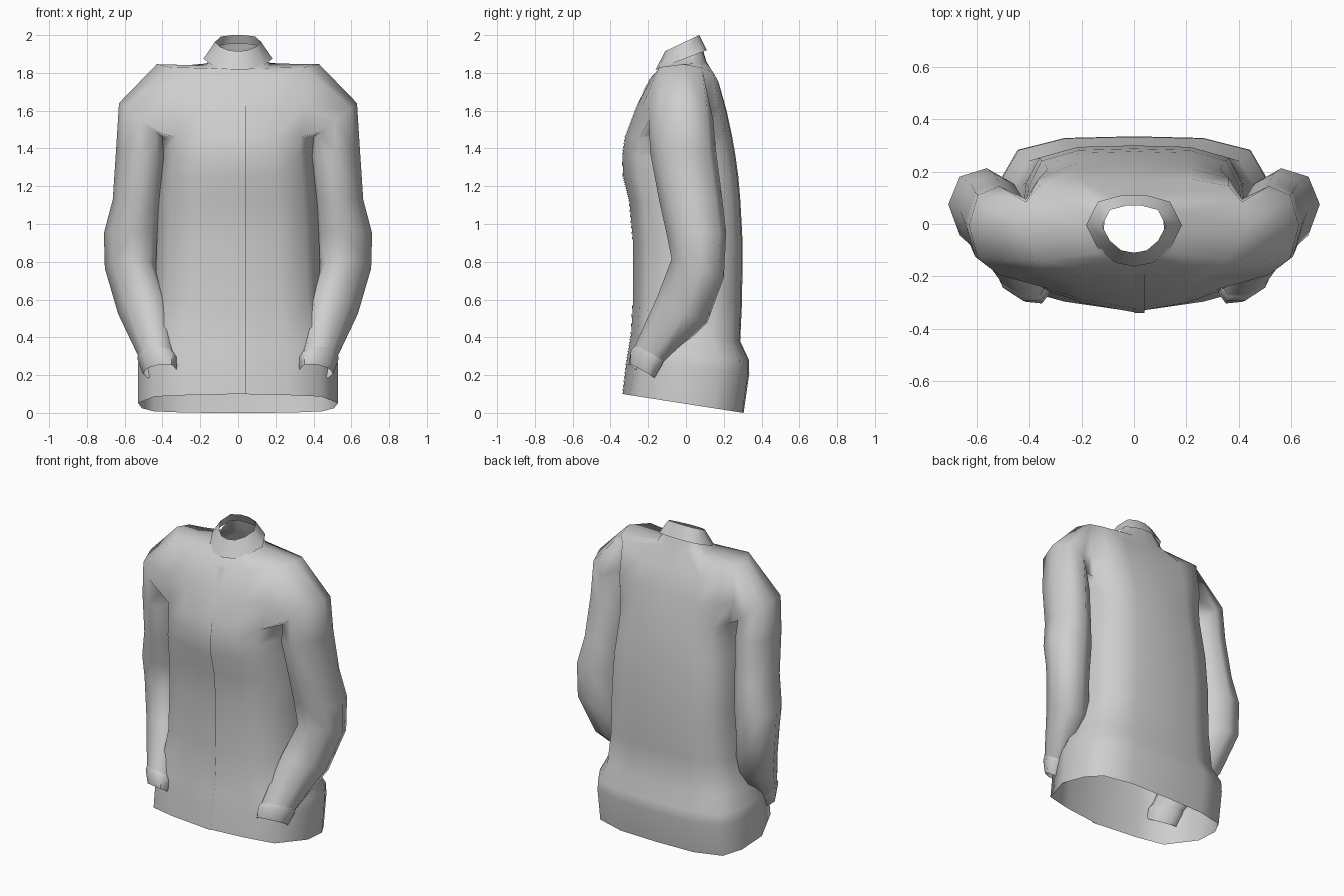
import bpy
import bmesh
import math
from mathutils import Vector

cube = bpy.data.objects.get("Cube")
if cube:
    bpy.data.objects.remove(cube, do_unlink=True)

cloth = bpy.data.materials.new("light_grey_cloth")
cloth.use_nodes = True
GREY = (0.62, 0.62, 0.62, 1)
cloth.diffuse_color = GREY
shader = cloth.node_tree.nodes["Principled BSDF"]
shader.inputs["Base Color"].default_value = GREY
shader.inputs["Roughness"].default_value = 0.8


def add_rings(bm, rings):
    return [[bm.verts.new(p) for p in ring] for ring in rings]


def skin(bm, rows, closed=True, hole=lambda row, col: False):
    """Join neighbouring vertex rows with quads, leaving out any holes."""
    count = len(rows[0])
    for r, (low, high) in enumerate(zip(rows, rows[1:])):
        for i in range(count if closed else count - 1):
            if not hole(r, i):
                j = (i + 1) % count
                bm.faces.new((low[i], low[j], high[j], high[i]))


def finish(bm, name, angle):
    bmesh.ops.recalc_face_normals(bm, faces=bm.faces)
    mesh = bpy.data.meshes.new(name)
    bm.to_mesh(mesh)
    bm.free()
    mesh.materials.append(cloth)
    obj = bpy.data.objects.new(name, mesh)
    bpy.context.collection.objects.link(obj)
    bpy.ops.object.select_all(action="DESELECT")
    obj.select_set(True)
    bpy.context.view_layer.objects.active = obj
    bpy.ops.object.shade_smooth_by_angle(angle=math.radians(angle))


def loft(name, rings, closed=True, angle=60):
    bm = bmesh.new()
    skin(bm, add_rings(bm, rings), closed)
    finish(bm, name, angle)


# Half of the torso cross-section, from centre front to centre back
HALF = [(0, -1), (.5, -.88), (.83, -.73), (1, -.05),
        (.96, .5), (.84, .84), (.5, .98), (0, 1)]
SECTION = HALF + [(-x, y) for x, y in HALF[-2:0:-1]]


def torso_ring(z_front, z_back, width, front, back, lift=0):
    ring = []
    for x, y in SECTION:
        t = (y + 1) / 2
        ring.append((x * width, front + (back - front) * t,
                     z_front + (z_back - z_front) * t + lift * x * x))
    return ring


# Torso: hem, hips, waist, chest, yoke and neck opening
TORSO = [
    (.10, .00, .53, -.335, .305),
    (.27, .21, .53, -.315, .335),
    (.33, .28, .525, -.305, .333),
    (.42, .38, .48, -.29, .287),
    (.60, .60, .44, -.28, .297),
    (.90, .90, .43, -.28, .30),
    (1.12, 1.12, .42, -.30, .288),
    (1.25, 1.25, .405, -.332, .277),
    (1.36, 1.36, .395, -.337, .262),
    (1.46, 1.46, .40, -.322, .245),
    (1.62, 1.60, .43, -.262, .215),
    (1.77, 1.73, .43, -.19, .175, .095),
    (1.82, 1.86, .172, -.145, .108),
    (1.87, 1.955, .115, -.11, .08),
]


def arm_ring(side, centre, across, depth, sides=8):
    """Tilted oval: across points outward, depth is its (y, z) axis."""
    c, u = Vector(centre), Vector(across)
    v = Vector((0, depth[0], depth[1]))
    ring = []
    for i in range(sides):
        a = 2 * math.pi * i / sides
        p = c + u * math.cos(a) + v * math.sin(a)
        ring.append((p.x * side, p.y, p.z))
    return ring


# Sleeve from the shoulder over the elbow to the wrist
SLEEVE = [
    ((.515, -.025, 1.55), (.115, .02, .09), (.17, 0)),
    ((.515, -.015, 1.38), (.13, .02, .02), (.175, 0)),
    ((.535, .025, 1.13), (.128, .02, 0), (.168, 0)),
    ((.562, .055, .95), (.148, .02, 0), (.158, 0)),
    ((.567, .062, .765), (.138, .02, 0), (.138, -.05)),
    ((.50, -.02, .545), (.135, .02, -.02), (.133, -.067)),
    ((.43, -.20, .30), (.098, .03, 0), (.077, -.042)),
]
CUFF = [
    ((.43, -.195, .31), (.1, .03, 0), (.079, -.043)),
    ((.426, -.21, .287), (.106, .035, -.003), (.082, -.045)),
    ((.415, -.235, .22), (.09, .035, -.012), (.062, -.037)),
]

# Jacket shell: the torso has an armhole on each side, sewn to a sleeve
ARM_LOW, ARM_HIGH = 9, 11
shell = bmesh.new()
rows = add_rings(shell, [torso_ring(*r) for r in TORSO])
skin(shell, rows, hole=lambda row, col: ARM_LOW <= row < ARM_HIGH
     and col in (2, 3, 10, 11))
for side, (front, mid, back) in ((1, (2, 3, 4)), (-1, (12, 11, 10))):
    low, middle, high = rows[ARM_LOW:ARM_HIGH + 1]
    armhole = [high[mid], high[back], middle[back], low[back],
               low[mid], low[front], middle[front], high[front]]
    sleeve = add_rings(shell, [arm_ring(side, *r) for r in SLEEVE])
    skin(shell, [armhole] + sleeve)
finish(shell, "jacket_shell", 75)

# Cuffs
for label, side in (("left", 1), ("right", -1)):
    loft(label + "_cuff", [arm_ring(side, *r) for r in CUFF])

# Collar: a faceted band leaning inward and rising to the back
COLLAR_HALF = [(0, -1), (.4, -.9), (.76, -.48), (1, .15), (.75, .82), (.25, 1)]
COLLAR = COLLAR_HALF + [(-x, y) for x, y in COLLAR_HALF[:0:-1]]


def collar_ring(z_front, z_back, width, front, back):
    mid, half = (front + back) / 2, (back - front) / 2
    return [(x * width, mid + half * y,
             z_front + (z_back - z_front) * (y + 1) / 2) for x, y in COLLAR]


loft("collar", [collar_ring(1.815, 1.92, .183, -.162, .11),
                collar_ring(1.915, 2.0, .122, -.11, .07)])

# Front overlap: a thin strip down the centre front with a free edge
loft("front_overlap", [[(0, r[3] - .002, r[0]), (.04, r[3] - .003, r[0])]
                       for r in TORSO[:ARM_HIGH + 1]], closed=False)
